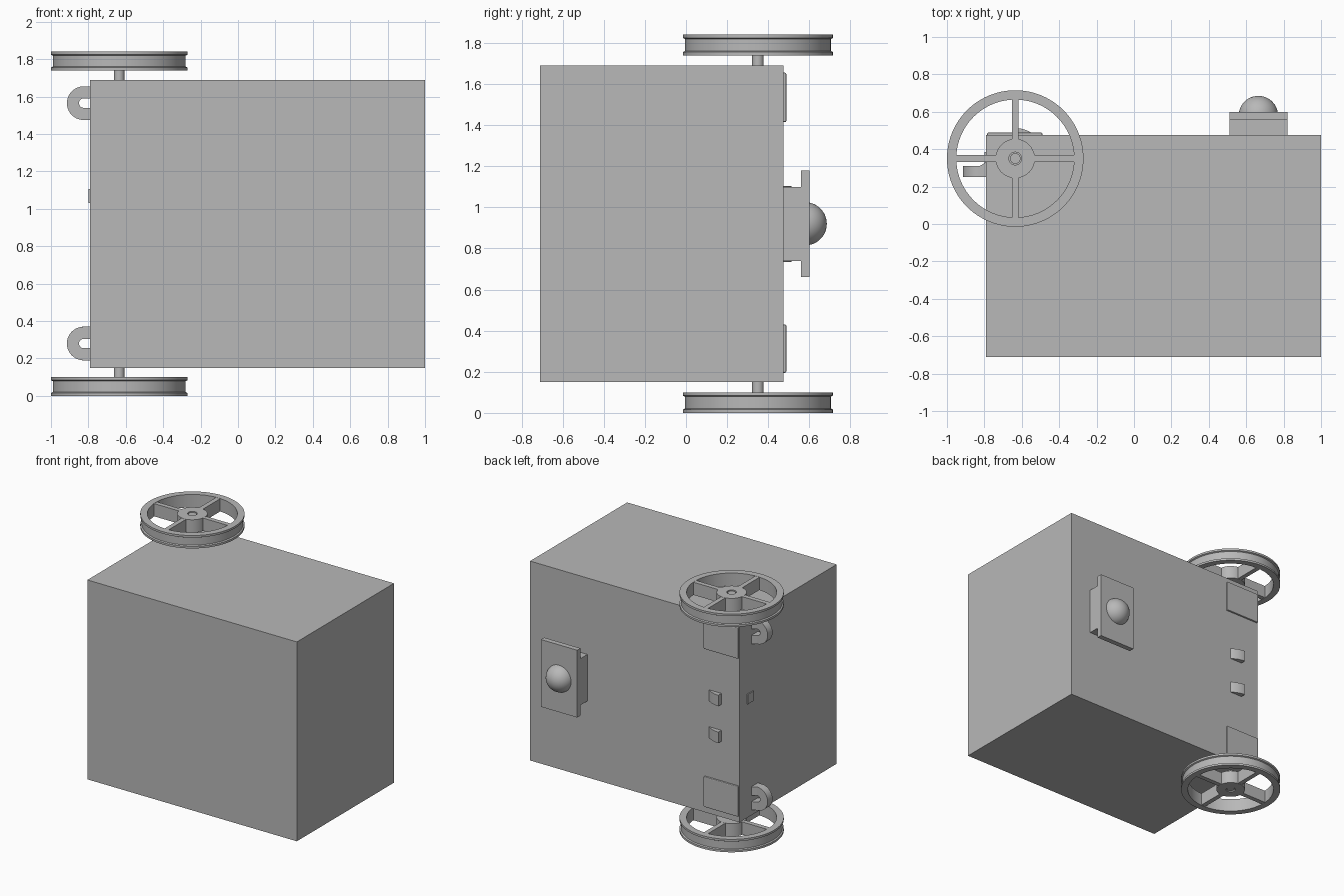
import bpy, bmesh
from math import pi, sin, cos
from mathutils import Vector, Matrix

cube = bpy.data.objects.get("Cube")
if cube:
    bpy.data.objects.remove(cube, do_unlink=True)

grey = bpy.data.materials.new("plain_grey")
grey.use_nodes = True
grey.diffuse_color = (0.48, 0.48, 0.48, 1)
grey.node_tree.nodes["Principled BSDF"].inputs["Base Color"].default_value = (0.48, 0.48, 0.48, 1)


def finish(name, bm, smooth=False):
    bmesh.ops.recalc_face_normals(bm, faces=bm.faces)
    mesh = bpy.data.meshes.new(name)
    bm.to_mesh(mesh)
    bm.free()
    mesh.materials.append(grey)
    obj = bpy.data.objects.new(name, mesh)
    bpy.context.collection.objects.link(obj)
    if smooth:
        bpy.ops.object.select_all(action='DESELECT')
        obj.select_set(True)
        bpy.context.view_layer.objects.active = obj
        bpy.ops.object.shade_smooth_by_angle(angle=pi / 6)
    return obj


def add_box(bm, lo, hi):
    lo, hi = Vector(lo), Vector(hi)
    mat = Matrix.Translation((lo + hi) / 2) @ Matrix.Diagonal((*(hi - lo), 1))
    bmesh.ops.create_cube(bm, size=1, matrix=mat)


def box(name, lo, hi):
    bm = bmesh.new()
    add_box(bm, lo, hi)
    return finish(name, bm)


def add_prism(bm, points, offset):
    face = bm.faces.new([bm.verts.new(p) for p in points])
    top = bmesh.ops.extrude_face_region(bm, geom=[face], use_keep_orig=True)["geom"]
    bmesh.ops.translate(bm, vec=offset, verts=[v for v in top if isinstance(v, bmesh.types.BMVert)])


def add_lathe(bm, profile, centre, steps=64):
    """Closed (radius, height) profile swept around the vertical through centre."""
    rings = []
    for i in range(steps):
        a = 2 * pi * i / steps
        rings.append([bm.verts.new((centre[0] + r * cos(a), centre[1] + r * sin(a), centre[2] + z))
                      for r, z in profile])
    n = len(profile)
    for i in range(steps):
        a, b = rings[i], rings[(i + 1) % steps]
        for j in range(n):
            k = (j + 1) % n
            bm.faces.new((a[j], b[j], b[k], a[k]))


# Main body
box("body", (-0.79, -0.71, 0.15), (1.0, 0.475, 1.69))

# Grooved spoked wheels above and below the body, each on a short axle
AX, AY, H = -0.635, 0.35, 0.1
RIM = [(0.315, 0), (0.365, 0), (0.365, 0.016), (0.355, 0.021),
       (0.355, H - 0.021), (0.365, H - 0.016), (0.365, H), (0.315, H)]
HUB = [(0.034, 0), (0.105, 0), (0.105, H), (0.034, H)]
for side, z in (("lower", 0.0), ("upper", 1.74)):
    bm = bmesh.new()
    add_lathe(bm, RIM, (AX, AY, z), 96)
    add_lathe(bm, HUB, (AX, AY, z))
    for dx, dy in ((1, 0), (-1, 0), (0, 1), (0, -1)):
        p, q = Vector((dx, dy)) * 0.1, Vector((dx, dy)) * 0.32
        w = Vector((abs(dy), abs(dx))) * 0.018
        x = sorted((p.x, q.x))
        y = sorted((p.y, q.y))
        add_box(bm, (AX + x[0] - w.x, AY + y[0] - w.y, z + 0.001),
                (AX + x[1] + w.x, AY + y[1] + w.y, z + H - 0.001))
    finish(side + "_wheel", bm, True)

    bm = bmesh.new()
    lo, hi = (0.005, 0.2) if z == 0 else (1.65, 1.835)
    bmesh.ops.create_cone(bm, cap_ends=True, segments=32, radius1=0.028, radius2=0.028,
                          depth=hi - lo, matrix=Matrix.Translation((AX, AY, (lo + hi) / 2)))
    finish(side + "_axle", bm, True)

# Slotted lugs on the right side, with a fillet behind each arm
for side, z in (("lower", 0.28), ("upper", 1.565)):
    bm = bmesh.new()
    wall, cx, steps = -0.785, -0.825, 20
    arc = [(cx - sin(pi * i / steps), cos(pi * i / steps)) for i in range(steps + 1)]

    def curve(r):
        pts = [(cx + (x - cx) * r, z + c * r) for x, c in arc]
        return [(wall, z + r)] + pts + [(wall, z - r)]

    outline = curve(0.09) + curve(0.025)[::-1]
    add_prism(bm, [(x, 0.25, h) for x, h in outline], (0, 0.06, 0))
    for h in (z - 0.09, z + 0.025):
        fillet = [(wall, 0.305), (-0.835, 0.305), (-0.82, 0.313), (-0.805, 0.322), (wall, 0.335)]
        add_prism(bm, [(x, y, h) for x, y in fillet], (0, 0, 0.065))
    finish(side + "_lug", bm, True)

# Thin hinge plates on the back
for side, lo, hi in (("lower", 0.195, 0.43), ("upper", 1.415, 1.655)):
    plate = box(side + "_hinge_plate", (-0.785, 0.46, lo), (-0.49, 0.488, hi))
    bevel = plate.modifiers.new("soft_edge", 'BEVEL')
    bevel.width = 0.006
    bevel.segments = 2

# Curved cams that poke through the back, and a small one through the right side
for side, lo in (("lower", 0.735), ("upper", 1.02)):
    bm = bmesh.new()
    R = 0.163
    arc = [(AX + R * sin(a * pi / 36), AY + R * cos(a * pi / 36)) for a in range(9)]
    add_prism(bm, [(x, y, lo) for x, y in [(AX, 0.46)] + arc], (0, 0, 0.085))
    finish(side + "_cam", bm, True)
box("side_cam", (-0.798, 0.31, 1.03), (-0.78, 0.385, 1.105))

# Handle mount on the back: block, face plate and domed knob
box("mount_block", (0.51, 0.465, 0.74), (0.82, 0.57, 1.10))
box("mount_plate", (0.51, 0.56, 0.66), (0.82, 0.60, 1.18))
bm = bmesh.new()
bmesh.ops.create_uvsphere(bm, u_segments=48, v_segments=24, radius=0.105,
                          matrix=Matrix.Translation((0.665, 0.58, 0.92)))
bmesh.ops.bisect_plane(bm, geom=bm.verts[:] + bm.edges[:] + bm.faces[:], plane_co=(0, 0.58, 0),
                       plane_no=(0, -1, 0), clear_outer=True)
finish("dome_knob", bm, True)
